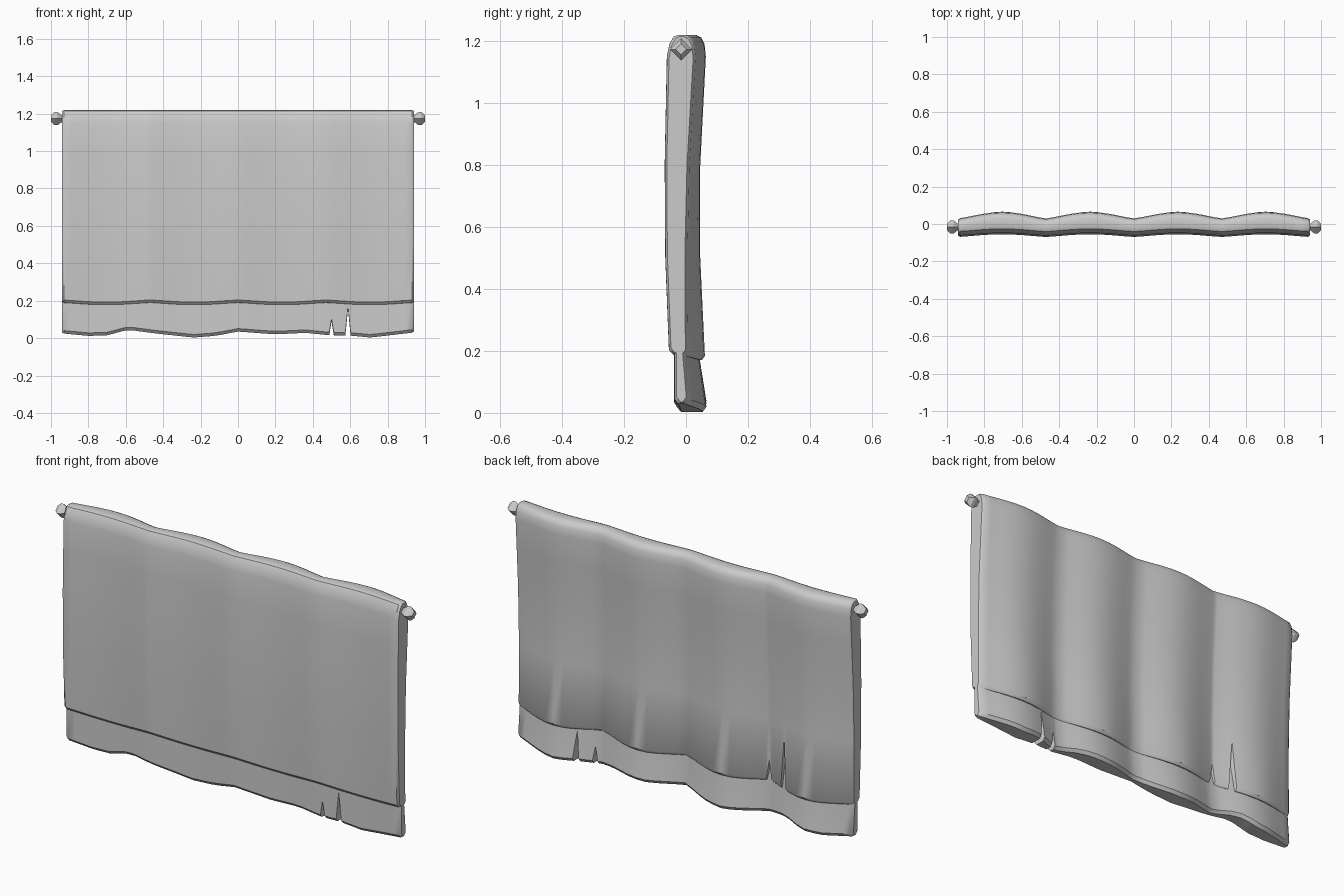
import bpy, bmesh, math

cube = bpy.data.objects.get("Cube")
if cube:
    bpy.data.objects.remove(cube, do_unlink=True)

mat = bpy.data.materials.new("grey_cloth")
mat.use_nodes = True
GREY = (0.6, 0.6, 0.6, 1)
mat.diffuse_color = GREY
mat.node_tree.nodes["Principled BSDF"].inputs["Base Color"].default_value = GREY

HALF, FOLD = 0.94, 0.47


def lerp(points, t):
    """Piecewise linear lookup in sorted (key, value) pairs."""
    if t <= points[0][0]:
        return points[0][1]
    for (a, va), (b, vb) in zip(points, points[1:]):
        if t <= b:
            return va + (vb - va) * (t - a) / (b - a)
    return points[-1][1]


def wave(x):
    """Vertical folds: zero in the troughs, one on the ridges."""
    return abs(math.sin(math.pi * x / FOLD)) ** 1.3


def tear(x, depth):
    """Two thin slits next to each other: (position, width, height)."""
    return max(h * max(0, 1 - abs(x - c) / w) for c, w, h in depth)


def finish(name, bm):
    bmesh.ops.recalc_face_normals(bm, faces=bm.faces)
    mesh = bpy.data.meshes.new(name)
    bm.to_mesh(mesh)
    bm.free()
    mesh.materials.append(mat)
    obj = bpy.data.objects.new(name, mesh)
    bpy.context.collection.objects.link(obj)
    return obj


def sweep(name, xs, profile, smooth=True):
    """Skin the closed (y, z) outlines given by profile(x) along x."""
    bm = bmesh.new()
    rings = [[bm.verts.new((x, y, z)) for y, z in profile(x)] for x in xs]
    n = len(rings[0])
    for a, b in zip(rings, rings[1:]):
        for i in range(n):
            j = (i + 1) % n
            bm.faces.new((a[i], a[j], b[j], b[i]))
    bm.faces.new(rings[0])
    bm.faces.new(rings[-1])
    obj = finish(name, bm)
    if smooth:
        bpy.ops.object.select_all(action='DESELECT')
        obj.select_set(True)
        bpy.context.view_layer.objects.active = obj
        bpy.ops.object.shade_smooth_by_angle(angle=math.radians(38))
    return obj


def columns(slits):
    xs = {round(-HALF + i * FOLD / 10, 4) for i in range(41)}
    xs |= {-HALF + 0.01, HALF - 0.01}
    for c, w, _ in slits:
        xs = {x for x in xs if abs(x - c) > w}
        xs |= {c - w, c - w / 2, c, c + w / 2, c + w}
    return sorted(xs)


def soften(ring, x):
    """Pull the outline in slightly at both ends for a rounded edge."""
    if abs(x) < HALF - 0.005:
        return ring
    cy = (min(p[0] for p in ring) + max(p[0] for p in ring)) / 2
    cz = (min(p[1] for p in ring) + max(p[1] for p in ring)) / 2
    return [(y - math.copysign(0.007, y - cy), z - math.copysign(0.005, z - cz))
            for y, z in ring]


# Upper cloth, folded over the rod, torn at the back
FRONT = [(0.18, -0.055), (0.5, -0.067), (0.8, -0.069), (1.15, -0.062)]
BACK = [(0.17, 0.005), (0.5, 0.003), (0.8, 0.01), (1.15, 0.03)]
SWING = [(0.17, 0.056), (0.5, 0.043), (0.8, 0.036), (1.15, 0.034)]
BACK_SLITS = [(-0.47, 0.015, 0.09), (-0.57, 0.018, 0.25)]


def upper_profile(x):
    w = wave(x)
    front = lambda z: lerp(FRONT, z) + 0.014 * w
    back = lambda z: lerp(BACK, z) + lerp(SWING, z) * w
    zf = 0.19 - 0.012 * w
    zb = 0.185 - 0.015 * w + tear(x, BACK_SLITS)
    ring = [(front(zf) + 0.012, zf), (front(zf), zf + 0.014)]
    ring += [(front(z), z) for z in (0.5, 0.8, 1.0, 1.15)]
    f, b = front(1.15), back(1.15)
    ring += [(f + 0.008, 1.19), (f + 0.022, 1.215), (f + 0.035, 1.22),
             (b - 0.03, 1.22), (b - 0.015, 1.212), (b - 0.004, 1.19)]
    ring += [(back(z), z) for z in (1.15, 1.0, 0.8, 0.5)]
    ring += [(back(zb), zb + 0.014), (back(zb) - 0.01, zb)]
    return soften(ring, x)


sweep("upper_cloth", columns(BACK_SLITS), upper_profile)

# Lower cloth with a ragged hem, showing below the upper one
HEM = [(-0.94, 0.025), (-0.8, 0.012), (-0.7, 0.014), (-0.59, 0.045),
       (-0.45, 0.026), (-0.24, 0.003), (-0.12, 0.012), (0, 0.035),
       (0.2, 0.02), (0.36, 0.028), (0.49, 0.015), (0.58, 0.015),
       (0.71, 0.003), (0.94, 0.03)]
HEM_SLITS = [(0.5, 0.012, 0.075), (0.588, 0.014, 0.14)]


def lower_profile(x):
    w = wave(x)
    f = -0.038 + 0.008 * w
    zb = lerp(HEM, x) + tear(x, HEM_SLITS)
    back = lambda z: lerp([(0.03, 0.008 + 0.058 * w), (0.2, -0.005 + 0.045 * w),
                           (0.46, -0.015 + 0.03 * w)], z)
    b = back(zb)
    ring = [(f + 0.014, zb), (f, zb + 0.016), (f, 0.2), (f, 0.46),
            (back(0.46), 0.46), (back(0.2), 0.2), (b, zb + 0.016), (b - 0.012, zb)]
    return soften(ring, x)


sweep("lower_cloth", columns(HEM_SLITS), lower_profile)


# Square rod with faceted knobs at both ends
def diamond(r):
    return [(-0.016 + r * math.cos(k * math.pi / 2), 1.174 + r * math.sin(k * math.pi / 2))
            for k in range(4)]


KNOB = [(0.9, 0.02), (0.945, 0.02), (0.965, 0.036), (0.98, 0.036), (1.0, 0.018)]
for side, label in ((1, "left"), (-1, "right")):
    sizes = {side * x: r for x, r in KNOB}
    sweep(label + "_rod_knob", list(sizes), lambda x: diamond(sizes[x]), smooth=False)
